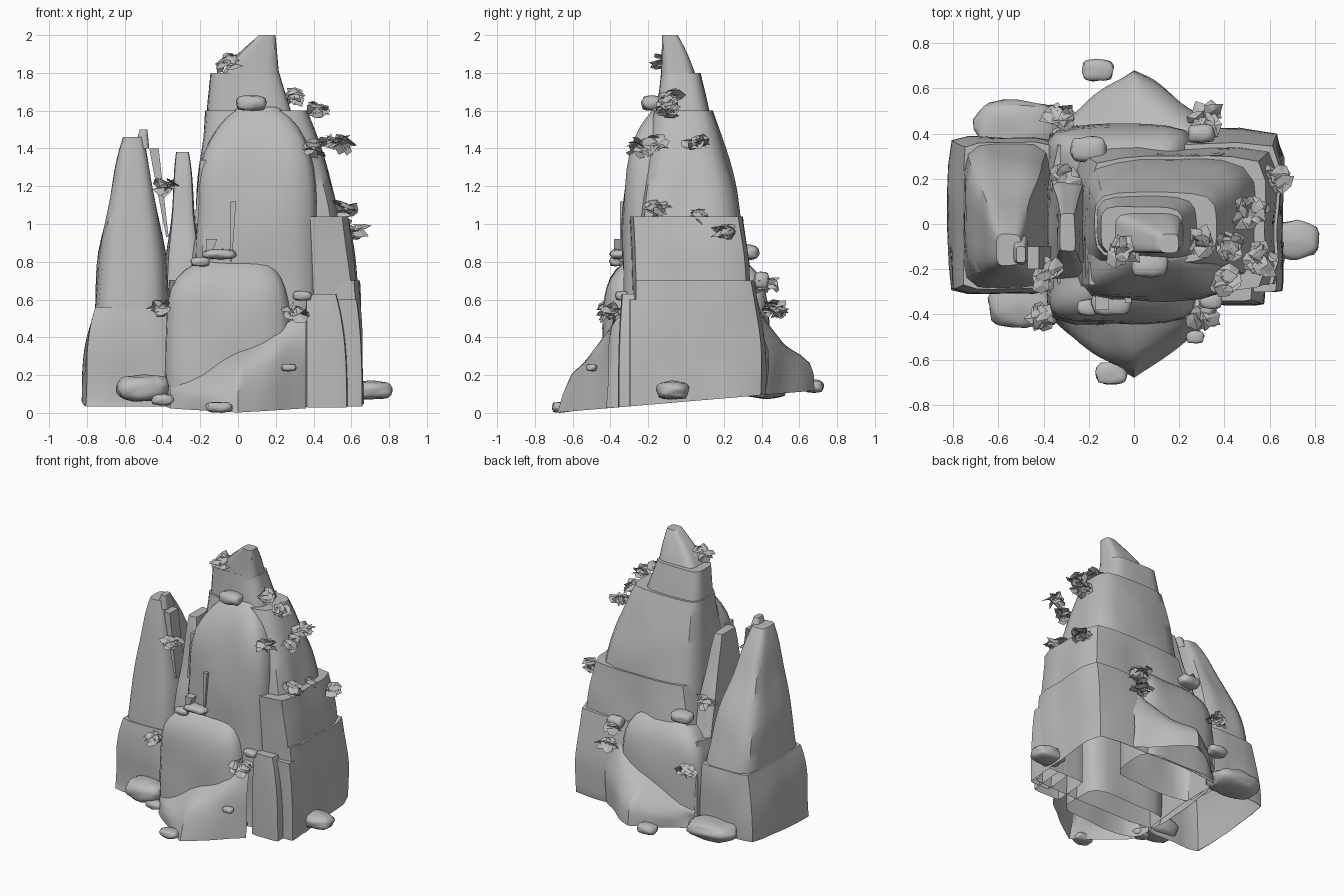
import bpy, bmesh, math, random
from mathutils import Vector, Euler, noise

random.seed(4)
if "Cube" in bpy.data.objects:
    bpy.data.objects.remove(bpy.data.objects["Cube"])

rock = bpy.data.materials.new("rock grey")
rock.use_nodes = True
grey = (.5, .5, .5, 1)
rock.diffuse_color = grey
rock.node_tree.nodes["Principled BSDF"].inputs["Base Color"].default_value = grey


def finish(name, bm, smooth_angle=40):
    bmesh.ops.recalc_face_normals(bm, faces=bm.faces)
    mesh = bpy.data.meshes.new(name)
    bm.to_mesh(mesh)
    bm.free()
    mesh.materials.append(rock)
    part = bpy.data.objects.new(name, mesh)
    bpy.context.collection.objects.link(part)
    if smooth_angle:
        bpy.ops.object.select_all(action='DESELECT')
        part.select_set(True)
        bpy.context.view_layer.objects.active = part
        bpy.ops.object.shade_smooth_by_angle(angle=math.radians(smooth_angle))
    return part


def ground(y):
    # The whole foot tilts up towards the back
    return .06 + .085 * y


def lerp(start, end, amount):
    return start + (end - start) * amount


def skin(name, rings, closed=True, smooth_angle=40):
    # Bridge rings of points and cap the last one
    bm = bmesh.new()
    rows = [[bm.verts.new(point) for point in ring] for ring in rings]
    count = len(rows[0])
    for lower, upper in zip(rows, rows[1:]):
        for i in range(count if closed else count - 1):
            j = (i + 1) % count
            bm.faces.new((lower[i], lower[j], upper[j], upper[i]))
    bm.faces.new(rows[-1])
    return finish(name, bm, smooth_angle)


def crag(name, foot, head, bottom, top, ease=1, corner=5, rough=.02, sides=28, levels=14):
    # Rounded box whose plan (left, right, front, back) eases from foot to head
    rings = []
    for level in range(levels + 1):
        rise = level / levels
        if ease > 3:
            rise = math.sin(rise * math.pi / 2)
        left, right, front, back = (lerp(a, b, rise ** ease) for a, b in zip(foot, head))
        height = lerp(bottom, top, rise)
        ring = []
        for side in range(sides):
            angle = math.tau * (side + .5) / sides
            c, s = math.cos(angle), math.sin(angle)
            reach = (abs(c) ** corner + abs(s) ** corner) ** (-1 / corner)
            x = lerp(left, right, (1 + c * reach) / 2)
            y = lerp(front, back, (1 + s * reach) / 2)
            bump = rough * noise.noise(Vector((x * 4, y * 4, height * 3)))
            z = max(height, ground(y))
            ring.append((x + c * bump, y + s * bump, z))
        rings.append(ring)
    skin(name, rings)


def scree(name, side, half_width=.36, steps=24, levels=6):
    # Pointed mound against the cliff, higher towards the left
    rings = []
    for level in range(levels + 1):
        rise = level / levels
        ring = []
        for step in range(steps + 1):
            across = 2 * step / steps - 1
            spread = .42 + .26 * (1 - abs(across)) ** .9
            height = lerp(.14, .5, (across + 1) / 2)
            bump = .03 * noise.noise(Vector((across * 2, side, rise * 2)))
            y = side * (lerp(spread, .38, rise ** 2) + bump)
            ring.append((half_width * across, y, ground(y) + height * rise ** .7))
        rings.append(ring)
    skin(name, rings, closed=False, smooth_angle=50)


def shard(name, foot, top, width, thickness=.1):
    # Splinter that widens upward from a narrow foot
    start, end = Vector(foot), Vector(top)
    across, along = Vector((width, 0, 0)), Vector((0, thickness, 0))
    outline = (start, start + across / 4, end + across, end)
    rings = [[point + shift for point in outline] for shift in (along, along * 0)]
    skin(name, rings, smooth_angle=0)


def boulder(name, place, radius, flat=.5):
    bm = bmesh.new()
    bmesh.ops.create_icosphere(bm, subdivisions=3, radius=radius)
    for v in bm.verts:
        unit = v.co / radius
        blocky = unit / max(abs(axis) for axis in unit)
        bump = 1 + .15 * noise.noise(unit * 2 + Vector(place) * 9)
        v.co = unit.lerp(blocky, .4) * bump * radius
    part = finish(name, bm, smooth_angle=60)
    part.location, part.scale = place, (1, .7, flat)


def shrub(name, place, size=.065, leaves=13, points=6):
    # Ragged clump of folded leaf cards
    bm = bmesh.new()
    for leaf in range(leaves):
        turn = Euler((random.gauss(0, .45), random.gauss(0, .45), random.uniform(0, math.tau)))
        centre = Vector(random.uniform(-size, size) * spread for spread in (.6, .6, .4))
        ring = []
        for k in range(points):
            angle = math.tau * k / points
            reach = random.uniform(.45, .85)
            point = Vector((math.cos(angle) * reach, math.sin(angle) * reach, random.uniform(-.2, .2)))
            point.rotate(turn)
            ring.append(bm.verts.new(point * size + centre))
        hub = bm.verts.new(centre + Vector((0, 0, size / 5)))
        for k in range(points):
            bm.faces.new((ring[k], ring[(k + 1) % points], hub))
    finish(name, bm, smooth_angle=0).location = place


# Main mountain, from the foot to the summit
crag("mountain_base", foot=(-.4, .66, -.28, .42), head=(-.36, .64, -.28, .36), bottom=0, top=.7, ease=3, corner=12)
crag("mountain_ledge", foot=(-.3, .64, -.28, .35), head=(-.2, .58, -.3, .3), bottom=.6, top=1.04, corner=9)
crag("mountain_body", foot=(-.23, .55, -.26, .3), head=(-.17, .36, -.16, .14), bottom=.9, top=1.6, ease=1.5)
crag("mountain_neck", foot=(-.17, .3, -.15, .14), head=(-.14, .22, -.13, .08), bottom=1.5, top=1.8)
crag("mountain_peak", foot=(-.1, .22, -.13, .06), head=(.12, .19, -.12, -.05), bottom=1.75, top=2, ease=1.5)
crag("front_dome", foot=(-.22, .42, -.33, 0), head=(0, .2, -.15, -.05), bottom=.5, top=1.62, ease=7)

# Left tower, its broad foot and the blade beside it
crag("left_foot", foot=(-.82, -.36, -.31, .39), head=(-.76, -.37, -.28, .36), bottom=0, top=.56, ease=3, corner=14)
crag("left_tower", foot=(-.77, -.36, -.28, .37), head=(-.6, -.5, -.18, -.05), bottom=.4, top=1.46, ease=1.7)
crag("tower_tip", foot=(-.55, -.47, -.18, -.05), head=(-.52, -.48, -.17, -.1), bottom=1.4, top=1.5, rough=0)
crag("thin_blade", foot=(-.38, -.2, -.24, .26), head=(-.33, -.26, -.12, .05), bottom=.7, top=1.38, corner=9)
shard("tower_splinter", foot=(-.38, -.2, .93), top=(-.47, -.2, 1.4), width=.05)
shard("dome_splinter", foot=(-.23, -.27, 1), top=(-.2, -.27, 1.34), width=.11)
shard("small_splinter", foot=(-.04, -.35, .8), top=(-.04, -.35, 1.12), width=.03)
shard("ledge_splinter", foot=(-.17, -.38, .8), top=(-.17, -.38, .92), width=.06)

# Domed buttresses with scree, mirrored front to back
for label, side in (("front", -1), ("back", 1)):
    far, near, crest = .44 * side, .1 * side, .25 * side
    crag(label + "_buttress", foot=(-.38, .27, far, near), head=(-.1, .1, crest, crest - near / 2),
         bottom=0, top=.84, ease=9)
    scree(label + "_scree", side)

# Upright slabs at the front left corner
crag("corner_slab", foot=(.36, .58, -.36, -.1), head=(.36, .52, -.34, -.1), bottom=0, top=.63, ease=3, corner=16, rough=0)
crag("edge_slab", foot=(.5, .66, -.3, -.1), head=(.5, .63, -.3, -.1), bottom=0, top=.6, ease=3, corner=16, rough=0)

# Loose boulders
boulder("dome_boulder", (.07, -.18, 1.64), radius=.08)
boulder("slab_boulder", (.34, -.34, .62), radius=.05)
boulder("ledge_boulder", (-.2, -.37, .8), radius=.05)
boulder("crest_boulder", (-.1, -.34, .84), radius=.09, flat=.3)
boulder("front_toe", (-.1, -.66, .03), radius=.07, flat=.4)
boulder("front_slab", (-.5, -.36, .13), radius=.14)
boulder("front_pebble", (-.4, -.41, .07), radius=.06)
boulder("side_boulder", (.7, -.07, .12), radius=.12, flat=.4)
boulder("scree_pebble", (.27, -.5, .24), radius=.04)
boulder("back_toe", (-.16, .68, .14), radius=.07)
boulder("back_slab", (-.52, .42, .14), radius=.18, flat=.35)
boulder("back_crest", (-.2, .33, .85), radius=.08)
boulder("back_corner", (.3, .4, .7), radius=.06, flat=.8)

# Shrubs clinging to the ledges
for place_name, place in {
        "peak": (-.05, -.12, 1.86), "neck": (.28, -.09, 1.67), "shoulder": (.43, -.1, 1.6),
        "upper_side": (.5, .05, 1.43), "upper_corner": (.55, -.16, 1.43), "upper_front": (.4, -.26, 1.4),
        "ledge_front": (.56, -.15, 1.08), "ledge_middle": (.53, .06, 1.04), "ledge_back": (.64, .2, .96),
        "tower": (-.38, -.23, 1.2), "left_foot": (-.4, -.4, .56), "slab": (.3, -.4, .53),
        "gully": (-.3, .2, .94), "back_low": (-.33, .47, .54), "back_scree": (.33, .47, .56),
        "back_corner": (.3, .43, .68)}.items():
    shrub(place_name + "_shrub", place)
